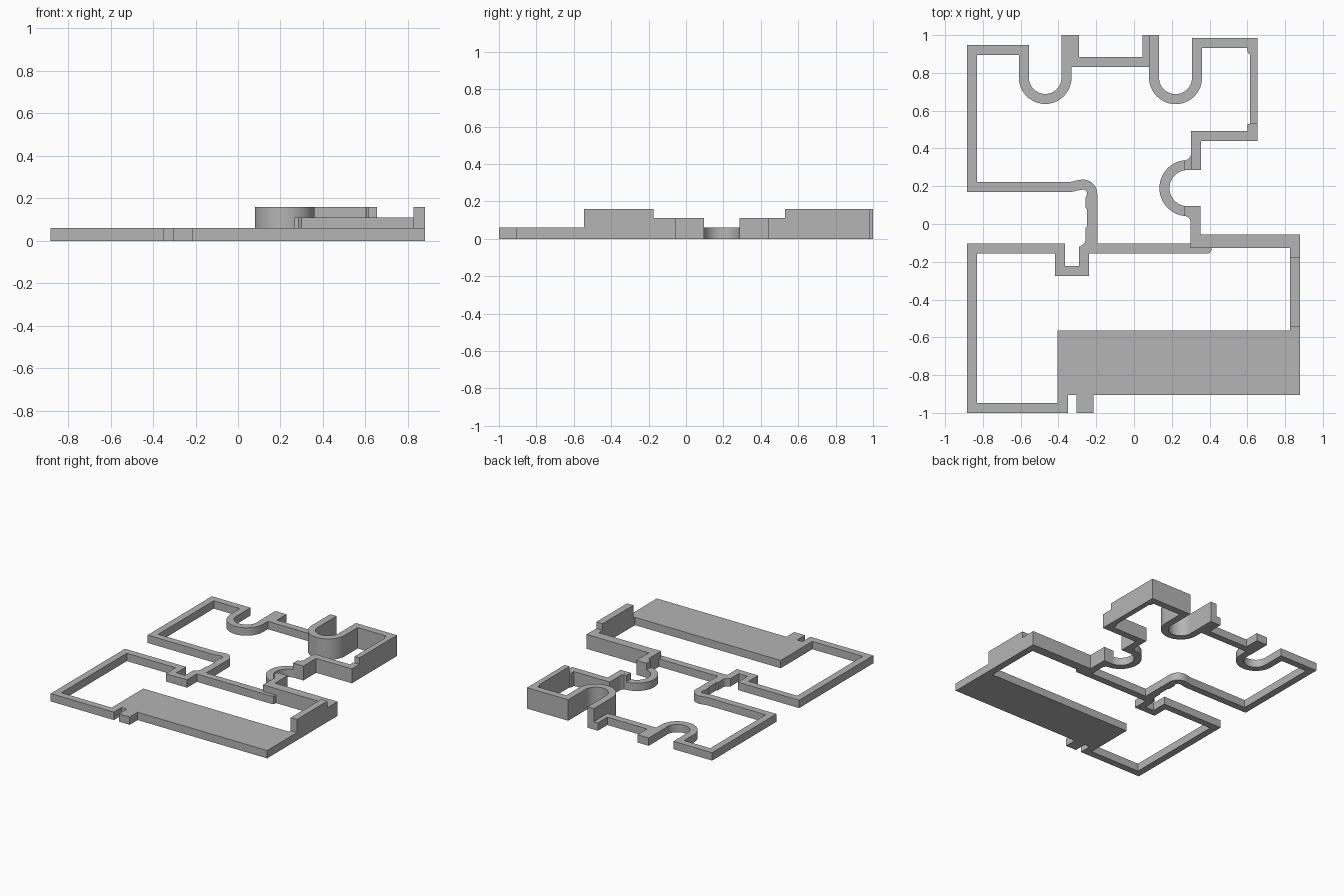
import bpy, bmesh
from math import cos, sin, radians
from mathutils import Vector

cube = bpy.data.objects.get("Cube")
if cube:
    bpy.data.objects.remove(cube, do_unlink=True)

GREY = (0.46, 0.46, 0.46, 1.0)
grey = bpy.data.materials.new("plain grey")
grey.use_nodes = True
grey.diffuse_color = GREY
grey.node_tree.nodes["Principled BSDF"].inputs["Base Color"].default_value = GREY

LOW, MID, TALL = 0.06, 0.11, 0.16
WIDTH = 0.053


def slab(name, outline, height):
    """Extrude a flat outline from the ground up."""
    bm = bmesh.new()
    base = bm.faces.new([bm.verts.new((p[0], p[1], 0)) for p in outline])
    top = bmesh.ops.extrude_face_region(bm, geom=[base])
    verts = [v for v in top["geom"] if isinstance(v, bmesh.types.BMVert)]
    bmesh.ops.translate(bm, verts=verts, vec=(0, 0, height))
    bmesh.ops.recalc_face_normals(bm, faces=bm.faces)
    mesh = bpy.data.meshes.new(name)
    bm.to_mesh(mesh)
    bm.free()
    mesh.materials.append(grey)
    obj = bpy.data.objects.new(name, mesh)
    bpy.context.collection.objects.link(obj)
    bpy.ops.object.select_all(action='DESELECT')
    obj.select_set(True)
    bpy.context.view_layer.objects.active = obj
    bpy.ops.object.shade_smooth_by_angle(angle=radians(30))
    return obj


def box(name, x0, x1, y0, y1, height):
    return slab(name, [(x0, y0), (x1, y0), (x1, y1), (x0, y1)], height)


def wall(name, path, height, width=WIDTH):
    """Wall of constant width along a centre line, with mitred corners."""
    pts = [Vector(p) for p in path]
    left, right = [], []
    for i, p in enumerate(pts):
        sides = []
        if i > 0:
            sides.append((p - pts[i - 1]).normalized())
        if i < len(pts) - 1:
            sides.append((pts[i + 1] - p).normalized())
        normals = [Vector((-d.y, d.x)) for d in sides]
        mitre = sum(normals, Vector((0, 0))).normalized()
        offset = mitre * (width / 2 / mitre.dot(normals[0]))
        left.append(p + offset)
        right.append(p - offset)
    return slab(name, left + right[::-1], height)


def arc(cx, cy, radius, start, end, steps=24):
    angles = [radians(start + (end - start) * i / steps) for i in range(steps + 1)]
    return [(cx + radius * cos(a), cy + radius * sin(a)) for a in angles]


# Upper left room with its round bay, rounded corner and middle wall
wall("upper_left_wall",
     [(-0.357, 1.0)] + arc(-0.47, 0.775, 0.113, 0, -180)
     + [(-0.583, 0.92), (-0.857, 0.92), (-0.857, 0.197), (-0.33, 0.197), (-0.3, 0.204)]
     + arc(-0.27, 0.16, 0.049, 90, 0, 10)
     + [(-0.221, -0.13), (0.38, -0.13)], LOW)
slab("middle_wall_end", [(0.38, -0.156), (0.395, -0.156), (0.406, -0.15), (0.41, -0.138),
                         (0.41, -0.127), (0.38, -0.127)], LOW)

# Back wall between the bays and its door jambs
box("back_wall", -0.332, 0.079, 0.832, 0.885, LOW)
box("left_back_jamb", -0.332, -0.29, 0.885, 1.0, LOW)
box("left_back_jamb_edge", -0.385, -0.383, 0.8, 1.0, LOW)
box("right_back_jamb", 0.045, 0.079, 0.885, 1.0, LOW)

# Small stops on the inner face of the passage
slab("upper_stop", [(-0.247, 0.075), (-0.256, 0.085), (-0.256, 0.14), (-0.247, 0.16)], LOW)
slab("lower_stop", [(-0.247, -0.01), (-0.256, -0.02), (-0.256, -0.085), (-0.262, -0.1),
                    (-0.275, -0.112), (-0.291, -0.122), (-0.247, -0.122)], LOW)

# Lower left room with the square niche
wall("lower_left_wall",
     [(-0.35, -0.973), (-0.857, -0.973), (-0.857, -0.13), (-0.392, -0.13),
      (-0.392, -0.248), (-0.265, -0.248), (-0.265, -0.12)], LOW)

# Solid platform with door jambs in front
box("platform", -0.405, 0.88, -0.905, -0.565, LOW)
box("front_left_jamb", -0.405, -0.35, -0.947, -0.905, LOW)
box("front_right_jamb", -0.305, -0.215, -1.0, -0.905, LOW)

# Lower right room
box("right_room_side_wall", 0.3, 0.353, -0.056, 0.095, MID)
box("right_room_back_wall", 0.3, 0.88, -0.127, -0.056, MID)
box("right_room_corner", 0.827, 0.88, -0.175, -0.127, MID)
box("right_room_tall_wall", 0.827, 0.88, -0.545, -0.175, TALL)
box("right_room_low_wall", 0.827, 0.88, -0.565, -0.545, LOW)

# Round bay on the right, with a shoulder at each end
wall("right_bay", arc(0.283, 0.19, 0.122, 95, 265), LOW)
for name, side in (("upper_shoulder", 1), ("lower_shoulder", -1)):
    shape = [(0.267, 0.095), (0.3, 0.095), (0.3, 0.18), (0.296, 0.165),
             (0.286, 0.152), (0.267, 0.147)]
    slab(name, [(x, 0.19 + side * y) for x, y in shape], MID)

# Upper right room, stepping from middle height to full height
wall("upper_right_front_wall",
     [(0.6285, 0.53), (0.6285, 0.466), (0.327, 0.466), (0.327, 0.285)], MID)
wall("upper_right_tall_wall",
     [(0.106, 1.0)] + arc(0.22, 0.775, 0.114, 180, 360)
     + [(0.334, 0.957), (0.6285, 0.957), (0.6285, 0.91)], TALL)
slab("upper_right_side_wall", [(0.655, 0.53), (0.655, 0.91), (0.602, 0.91),
                               (0.614, 0.895), (0.614, 0.53)], TALL)
